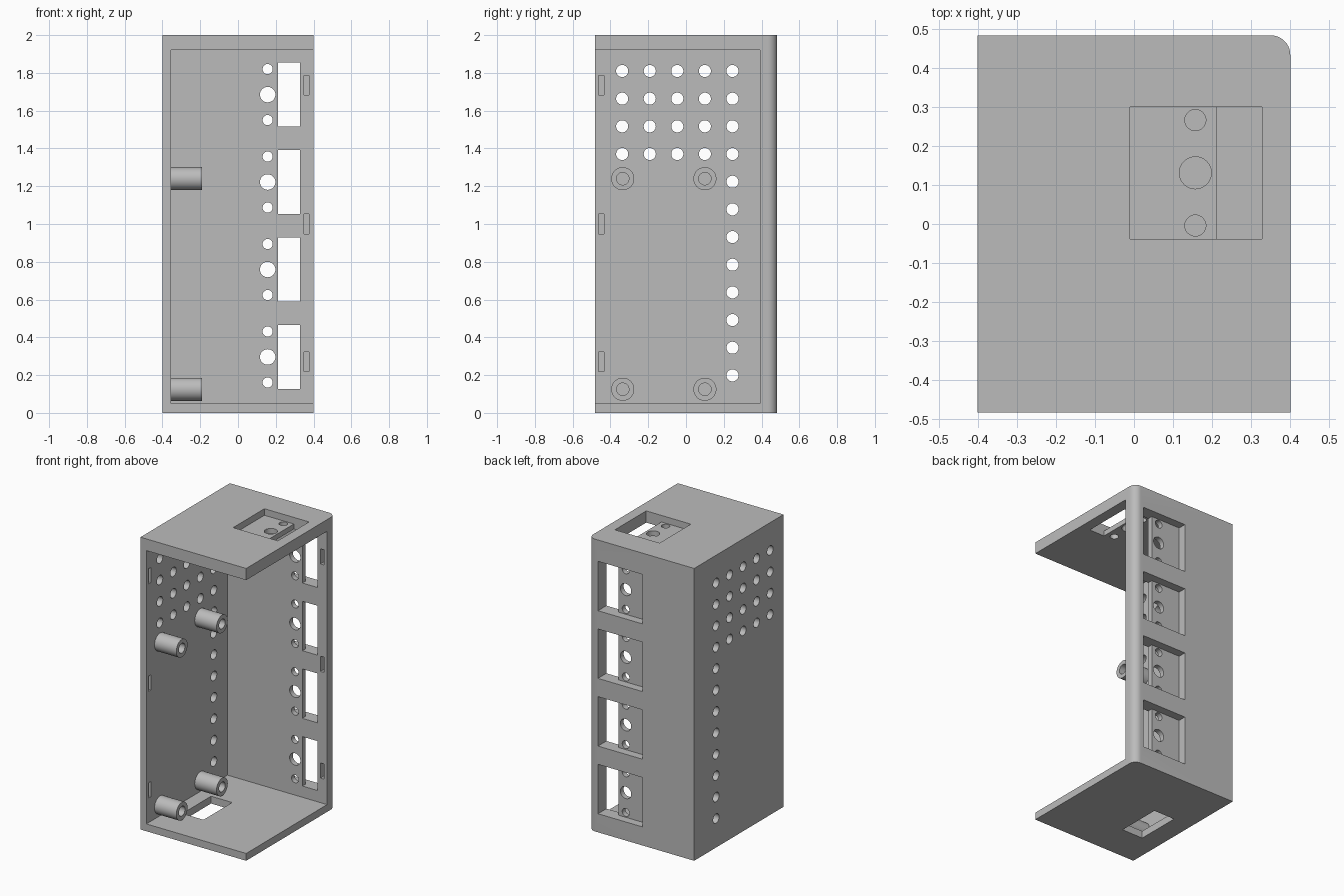
import bpy
from math import pi, radians
from mathutils import Matrix

old = bpy.data.objects.get("Cube")
if old:
    bpy.data.objects.remove(old, do_unlink=True)

grey = bpy.data.materials.new("plain grey")
grey.use_nodes = True
COLOUR = (0.5, 0.5, 0.5, 1)
grey.diffuse_color = COLOUR
grey.node_tree.nodes["Principled BSDF"].inputs["Base Color"].default_value = COLOUR


def box(name, x, y, z):
    """Box between (low, high) pairs."""
    bpy.ops.mesh.primitive_cube_add(size=1)
    ob = bpy.context.object
    ob.name = name
    ranges = (x, y, z)
    size = Matrix.Diagonal([b - a for a, b in ranges] + [1])
    centre = Matrix.Translation([(a + b) / 2 for a, b in ranges])
    ob.data.transform(centre @ size)
    ob.data.materials.append(grey)
    return ob


def rod(name, axis, centre, radius, length):
    """Cylinder along a world axis."""
    turn = {"X": (0, pi / 2, 0), "Y": (pi / 2, 0, 0), "Z": (0, 0, 0)}[axis]
    bpy.ops.mesh.primitive_cylinder_add(vertices=32, radius=radius, depth=length,
                                        location=centre, rotation=turn)
    ob = bpy.context.object
    ob.name = name
    ob.data.materials.append(grey)
    return ob


def cut(target, cutters):
    """Subtract the cutters, which must not overlap one another."""
    group = bpy.data.collections.new("cutters")
    for c in cutters:
        group.objects.link(c)
    mod = target.modifiers.new("cut", "BOOLEAN")
    mod.operation = "DIFFERENCE"
    mod.solver = "EXACT"
    mod.operand_type = "COLLECTION"
    mod.collection = group
    bpy.context.view_layer.objects.active = target
    bpy.ops.object.modifier_apply(modifier=mod.name)
    for c in cutters:
        bpy.data.objects.remove(c, do_unlink=True)
    bpy.data.collections.remove(group)


def smooth(ob):
    bpy.ops.object.select_all(action="DESELECT")
    ob.select_set(True)
    bpy.context.view_layer.objects.active = ob
    bpy.ops.object.shade_smooth_by_angle(angle=radians(30))


# Outer dimensions and inner faces of the shell
HX, HY, TOP = 0.40, 0.483, 2.0
IN_X, IN_Y, FLOOR, CEIL = -0.355, 0.392, 0.05, 1.92
FAR = 0.2  # overshoot for cutters

# Case: solid block with one rounded back edge, hollowed through front and side
case = box("case_shell", (-HX, HX), (-HY, HY), (0, TOP))
weights = case.data.attributes.new("bevel_weight_edge", "FLOAT", "EDGE")
for e in case.data.edges:
    if all(case.data.vertices[i].co.x > 0 and case.data.vertices[i].co.y > 0
           for i in e.vertices):
        weights.data[e.index].value = 1
bevel = case.modifiers.new("round", "BEVEL")
bevel.limit_method = "WEIGHT"
bevel.width = 0.05
bevel.segments = 10
bpy.context.view_layer.objects.active = case
bpy.ops.object.modifier_apply(modifier=bevel.name)
cut(case, [box("hollow", (IN_X, HX + FAR), (-HY - FAR, IN_Y), (FLOOR, CEIL))])

# Socket recesses: shallow pocket, open window beside a thin drilled plate
PLATE = 0.035
POCKET, WINDOW = (-0.01, 0.215), (0.213, 0.328)
HOLE_X, HALF = 0.157, 0.169
HOLES = ((-0.135, 0.027), (0, 0.041), (0.135, 0.027))
pockets, openings = [], []
for i in range(4):
    z = 0.296 + i * 0.463
    span = (z - HALF, z + HALF)
    pockets.append(box("pocket", (POCKET[0], WINDOW[1]), (IN_Y + PLATE, HY + FAR), span))
    openings.append(box("window", WINDOW, (IN_Y - FAR, HY + FAR), span))
    openings += [rod("hole", "Y", (HOLE_X, IN_Y, z + d), r, FAR) for d, r in HOLES]

# Matching recess in the roof
ROOF_Y = 0.131
span = (ROOF_Y - HALF, ROOF_Y + HALF)
pockets.append(box("pocket", (POCKET[0], WINDOW[1]), span, (CEIL + PLATE, TOP + FAR)))
openings.append(box("window", WINDOW, span, (CEIL - 0.02, TOP + FAR)))
openings += [rod("hole", "Z", (HOLE_X, ROOF_Y + d, CEIL), r, 0.1) for d, r in HOLES]
cut(case, pockets)
cut(case, openings)

# Vent holes: upper grid plus one long column
vents = []
for col in range(5):
    for row in range(12 if col == 4 else 4):
        spot = (-HX, -0.338 + col * 0.146, 1.81 - row * 0.1465)
        vents.append(rod("vent", "X", spot, 0.032, FAR))
cut(case, vents)

# Cable opening in the floor
cut(case, [box("cable_hole", (-0.26, -0.10), (-0.23, 0.08), (-FAR, FAR))])

# Shallow lid slots along the open edges
slots = []
for z in (0.27, 1.0, 1.735):
    span = (z - 0.052, z + 0.052)
    slots.append(box("slot", (IN_X - 0.025, IN_X + 0.02), (-0.462, -0.435), span))
    slots.append(box("slot", (0.35, 0.376), (IN_Y - 0.02, IN_Y + 0.04), span))
cut(case, slots)
smooth(case)

# Hollow mounting posts on the side wall
for row, z in (("lower", 0.125), ("upper", 1.24)):
    for side, y in (("front", -0.335), ("back", 0.1)):
        post = rod(f"{row}_{side}_post", "X", (-0.275, y, z), 0.061, 0.17)
        cut(post, [rod("bore", "X", (-0.255, y, z), 0.033, 0.18)])
        smooth(post)
